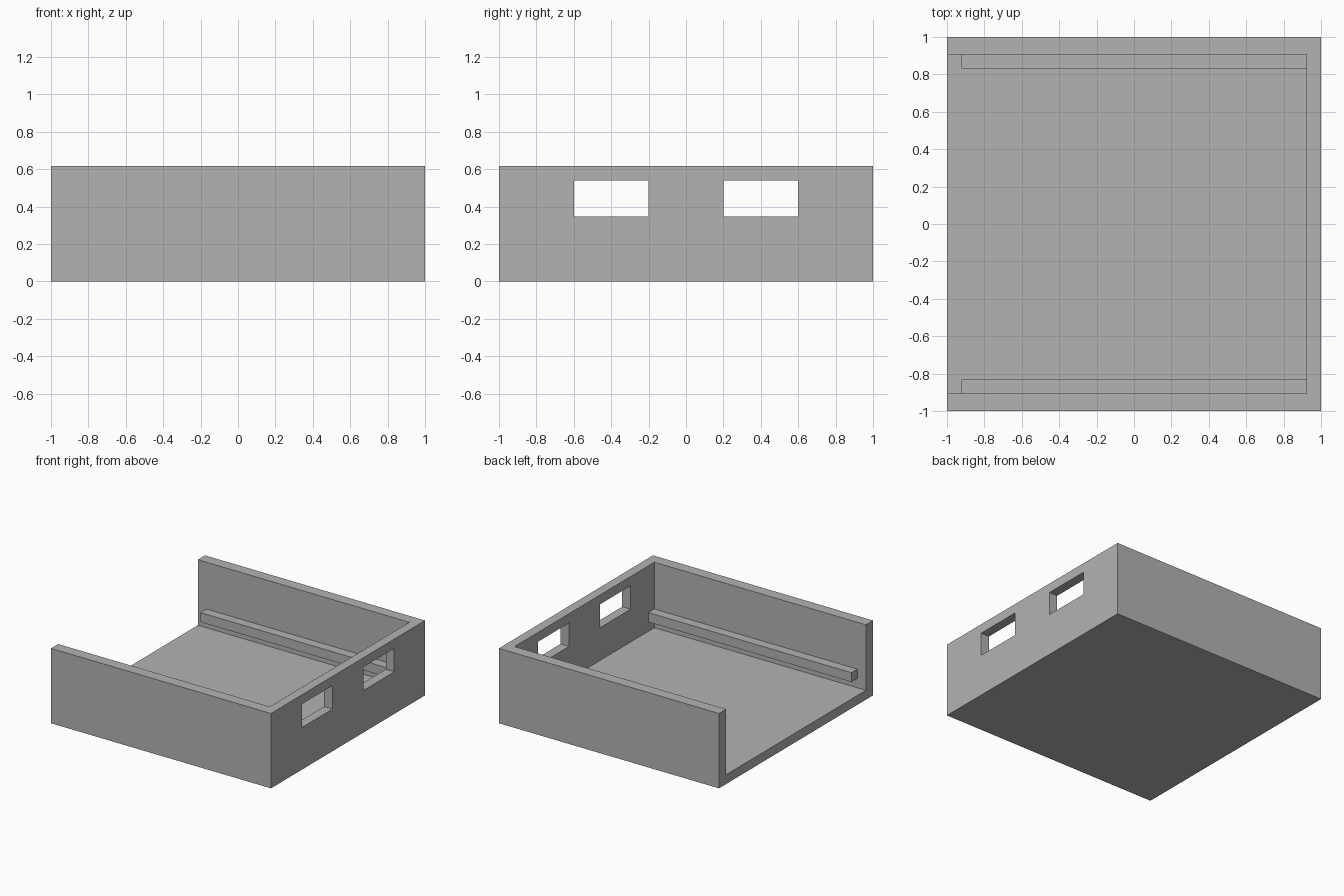
import bpy
from mathutils import Vector

default = bpy.data.objects.get("Cube")
if default:
    bpy.data.objects.remove(default, do_unlink=True)

# Proportions
UNIT = 1 / 13            # floor, end wall and rail thickness
HEIGHT = 8 * UNIT
INNER_X = 1 - UNIT       # inside of the end wall
INNER_Y = 0.907          # inside of the two side walls

grey = bpy.data.materials.new("grey")
grey.use_nodes = True
grey.diffuse_color = (0.45, 0.45, 0.45, 1)
grey.node_tree.nodes["Principled BSDF"].inputs["Base Color"].default_value = grey.diffuse_color


def box(name, low, high):
    """Axis-aligned box between two corners."""
    low, high = Vector(low), Vector(high)
    bpy.ops.mesh.primitive_cube_add(size=1, location=(low + high) / 2)
    obj = bpy.context.object
    obj.name = name
    obj.scale = high - low
    bpy.ops.object.transform_apply(location=False, rotation=False, scale=True)
    obj.data.materials.append(grey)
    return obj


def cut(target, cutter):
    """Subtract the cutter from the target, then discard it."""
    cutter.hide_render = True
    mod = target.modifiers.new("cut", 'BOOLEAN')
    mod.operation = 'DIFFERENCE'
    mod.solver = 'EXACT'
    mod.object = cutter
    bpy.context.view_layer.objects.active = target
    bpy.ops.object.modifier_apply(modifier=mod.name)
    bpy.data.objects.remove(cutter, do_unlink=True)


# Tray: floor, two side walls and one end wall, open at the top and at -x
tray = box("tray", (-1, -1, 0), (1, 1, HEIGHT))
cut(tray, box("cavity_cutter", (-1.5, -INNER_Y, UNIT), (INNER_X, INNER_Y, 1)))

# Each side: a window through the end wall and a rail along the side wall
for side, word in ((-1, "front"), (1, "back")):
    near, far = sorted((0.2 * side, 0.6 * side))
    cut(tray, box("window_cutter", (0.8, near, 4.5 * UNIT), (1.2, far, 7 * UNIT)))

    near, far = sorted((side * (INNER_Y - UNIT), side * INNER_Y))
    box(word + "_rail", (-INNER_X, near, 2 * UNIT), (INNER_X, far, 3 * UNIT))
